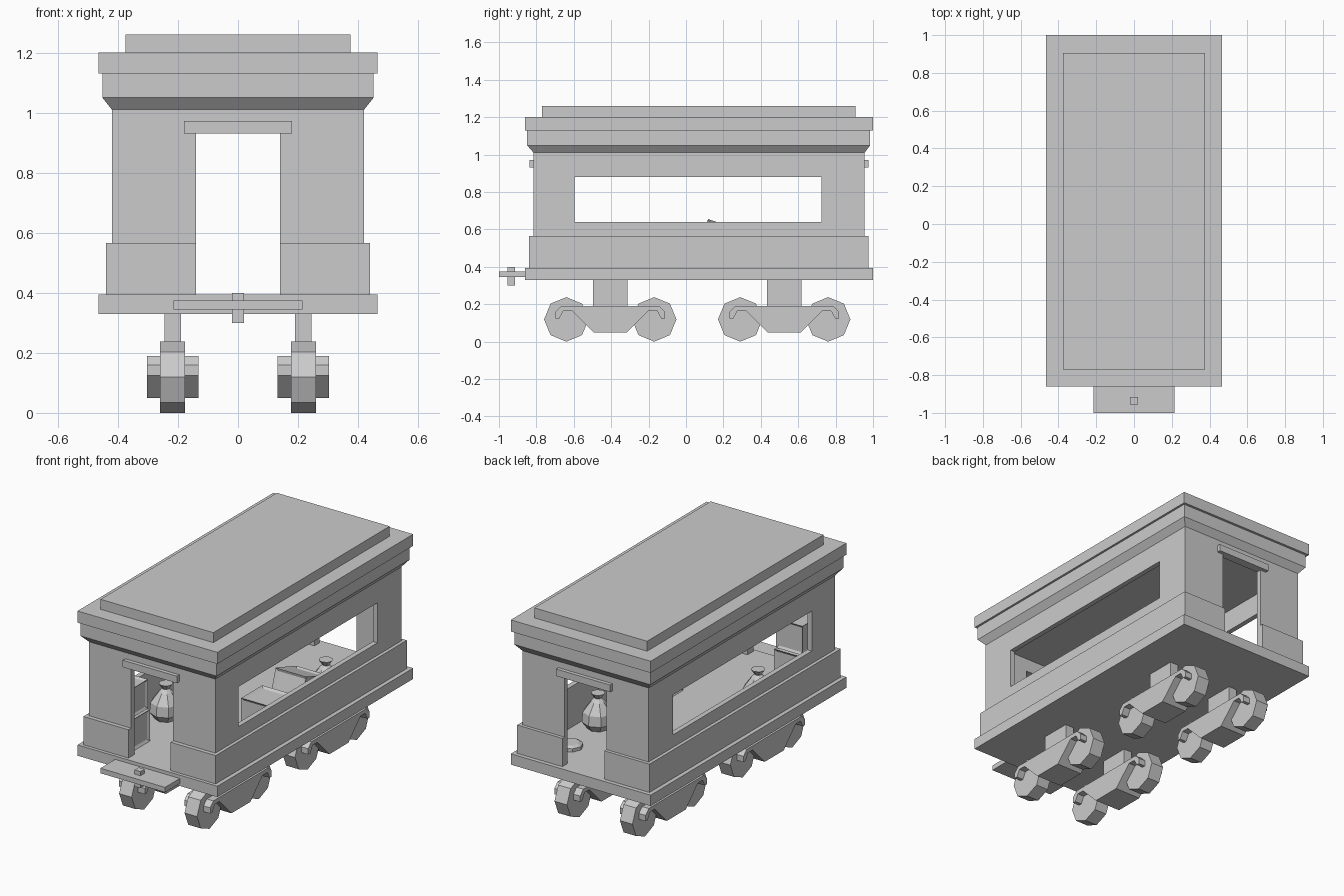
import bpy, bmesh
from math import pi, radians
from mathutils import Matrix, Vector

if "Cube" in bpy.data.objects:
    bpy.data.objects.remove(bpy.data.objects["Cube"])


def finish(name, bm):
    bmesh.ops.recalc_face_normals(bm, faces=bm.faces[:])
    me = bpy.data.meshes.new(name)
    bm.to_mesh(me)
    bm.free()
    ob = bpy.data.objects.new(name, me)
    bpy.context.scene.collection.objects.link(ob)
    return ob


def boxes(name, items):
    """One object from boxes given as x0, x1, y0, y1, z0, z1."""
    bm = bmesh.new()
    for x0, x1, y0, y1, z0, z1 in items:
        mid = Vector((x0 + x1, y0 + y1, z0 + z1)) / 2
        m = Matrix.Translation(mid) @ Matrix.Diagonal((x1 - x0, y1 - y0, z1 - z0, 1))
        bmesh.ops.create_cube(bm, size=1, matrix=m)
    return finish(name, bm)


def extrude_x(name, profile, x0, x1):
    """Extrude a (y, z) outline along x."""
    bm = bmesh.new()
    f = bm.faces.new([bm.verts.new((x0, y, z)) for y, z in profile])
    r = bmesh.ops.extrude_face_region(bm, geom=[f])
    vs = [v for v in r["geom"] if isinstance(v, bmesh.types.BMVert)]
    bmesh.ops.translate(bm, verts=vs, vec=(x1 - x0, 0, 0))
    return finish(name, bm)


def crate(name, loc, size, tilt=0, turn=0):
    """Cube crate with a raised frame around recessed panels."""
    bm = bmesh.new()
    bmesh.ops.create_cube(bm, size=size)
    bmesh.ops.inset_individual(bm, faces=bm.faces[:], thickness=size * 0.11)
    inner = [f for f in bm.faces if abs(max(f.normal, key=abs)) > 0.9
             and (f.calc_center_median().length > size * 0.49
                  and all(sorted(abs(c) for c in v.co)[1] < size * 0.45 for v in f.verts))]
    for f in inner:
        bmesh.ops.translate(bm, verts=f.verts[:], vec=-f.normal * size * 0.05)
    ob = finish(name, bm)
    ob.location = loc
    ob.rotation_euler = (tilt, 0, turn)


def lathe(name, rings, loc, sides=8):
    """Stack of (radius, z) rings, closed at both ends."""
    bm = bmesh.new()
    loops = []
    for r, z in rings:
        loops.append([bm.verts.new(Matrix.Rotation(2 * pi * i / sides, 3, 'Z') @ Vector((r, 0, z)))
                      for i in range(sides)])
    for a, b in zip(loops, loops[1:]):
        for i in range(sides):
            j = (i + 1) % sides
            bm.faces.new((a[i], a[j], b[j], b[i]))
    bm.faces.new(loops[0])
    bm.faces.new(loops[-1])
    finish(name, bm).location = loc


# Floor and front coupler
boxes("floor", [(-.465, .465, -.86, 1.0, .33, .395)])
boxes("coupler_plate", [(-.215, .215, -1.0, -.86, .345, .375)])
boxes("coupler_pin", [(-.02, .02, -.955, -.915, .30, .40)])

# Walls: thicker skirt below, windows on both sides, doorway at both ends
skirt, upper = [], []
for s in (-1, 1):
    def side(x0, x1, y0, y1, z0, z1):
        a, b = sorted((s * x0, s * x1))
        return (a, b, y0, y1, z0, z1)
    skirt.append(side(.39, .44, -.84, .975, .395, .565))
    upper += [side(.39, .42, -.815, .955, .565, .64),
              side(.39, .42, -.815, .955, .88, 1.01),
              side(.39, .42, -.815, -.595, .64, .88),
              side(.39, .42, .725, .955, .64, .88)]
    skirt += [side(.14, .39, -.84, -.785, .395, .565),
              side(.14, .39, .925, .975, .395, .565)]
    upper += [side(.14, .39, -.815, -.785, .565, 1.01),
              side(.14, .39, .925, .955, .565, 1.01)]
upper += [(-.14, .14, -.815, -.785, .93, 1.01), (-.14, .14, .925, .955, .93, 1.01)]
boxes("wall_skirt", skirt)
boxes("upper_walls", upper)
boxes("door_lintels", [(-.18, .18, -.838, -.815, .93, .972), (-.18, .18, .955, .977, .93, .972)])

# Roof: flared cornice, then stepped slabs
bm = bmesh.new()
levels = [(.42, -.815, .955, 1.01), (.452, -.85, .985, 1.05), (.452, -.85, .985, 1.13)]
rings = [[bm.verts.new(p) for p in ((-x, y0, z), (x, y0, z), (x, y1, z), (-x, y1, z))]
         for x, y0, y1, z in levels]
for a, b in zip(rings, rings[1:]):
    for i in range(4):
        j = (i + 1) % 4
        bm.faces.new((a[i], a[j], b[j], b[i]))
bm.faces.new(rings[0])
bm.faces.new(rings[-1])
finish("roof_cornice", bm)
boxes("roof_slab", [(-.465, .465, -.86, 1.0, 1.13, 1.2)])
boxes("roof_top", [(-.375, .375, -.77, .905, 1.2, 1.26)])

# Bogies: hooked frame, post and two octagonal wheels on each side
half = [(.09, .05), (.205, .165), (.25, .165), (.272, .125),
        (.292, .125), (.292, .16), (.262, .19)]
for yc, end in ((-.405, "front"), (.525, "rear")):
    outline = [(yc + y, z) for y, z in half] + [(yc - y, z) for y, z in reversed(half)]
    for s, hand in ((-1, "left"), (1, "right")):
        tag = f"{end}_{hand}"
        xc = s * .2175
        extrude_x("bogie_frame_" + tag, outline, xc - .086, xc + .086)
        boxes("bogie_post_" + tag, [(xc - .028, xc + .028, yc - .092, yc + .092, .18, .34)])
        for d in (-.235, .235):
            bm = bmesh.new()
            m = Matrix.Translation((xc, yc + d, .119)) @ Matrix.Rotation(pi / 2, 4, 'Y')
            bmesh.ops.create_cone(bm, cap_ends=True, segments=8, radius1=.119,
                                  radius2=.119, depth=.083, matrix=m)
            finish("wheel_" + tag, bm)

# Cargo inside: stacked crates, a leaning crate, sacks and a lid
crate("crate_bottom", (-.265, -.69, .49), .19)
crate("crate_top", (-.265, -.69, .68), .175)
crate("crate_floor", (.265, -.105, .495), .2)
crate("crate_leaning", (.27, .184, .526), .205, tilt=radians(-18))
sack = [(.06, 0), (.09, .04), (.085, .1), (.04, .16), (.02, .18), (.04, .21)]
lathe("sack_left", sack, (-.27, -.3, .395))
lathe("sack_right", sack, (.27, .45, .395))
lathe("round_lid", [(.07, 0), (.07, .02), (.05, .03)], (.25, .74, .395))
